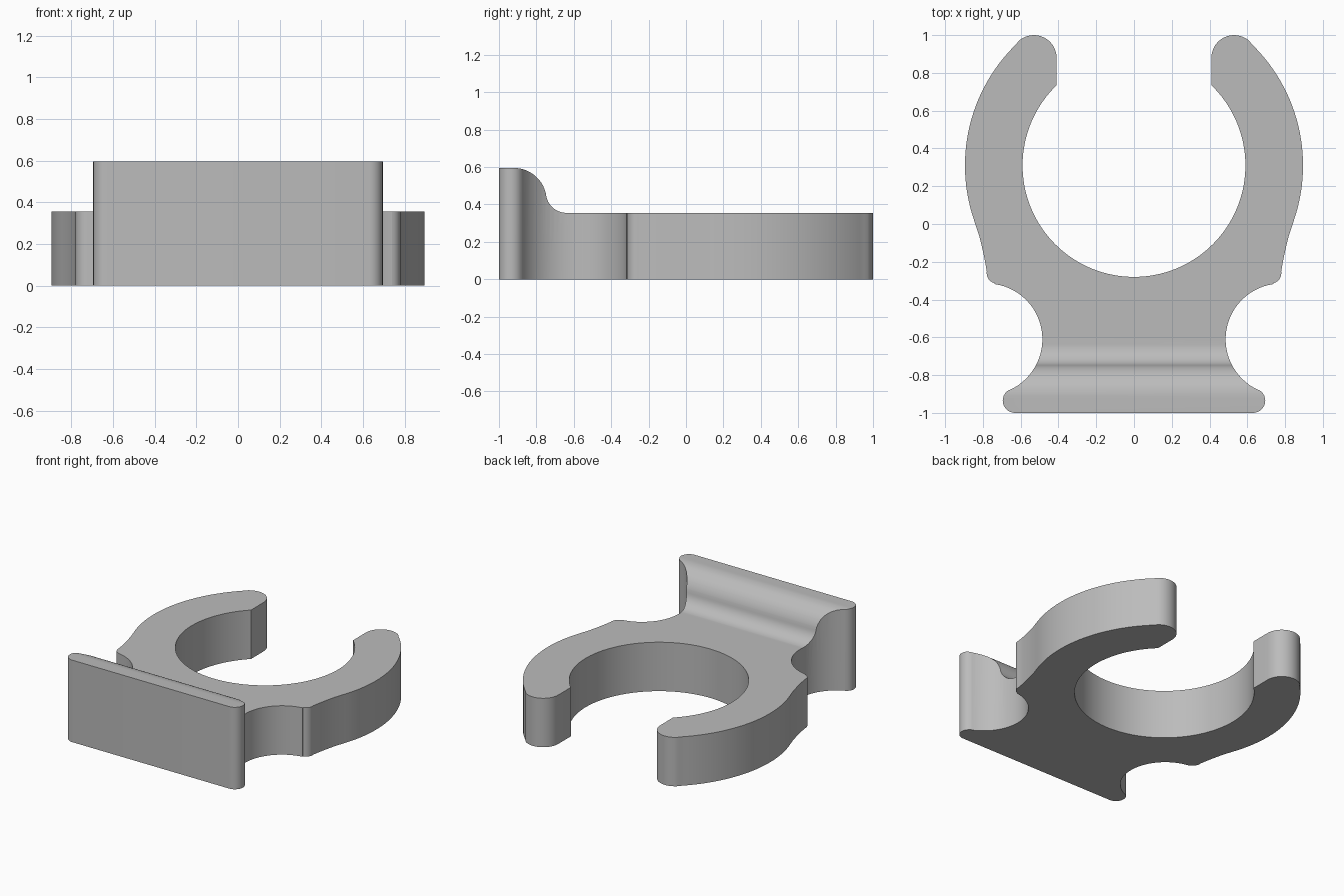
import bpy, bmesh
from math import sin, cos, radians
from mathutils import Vector

if "Cube" in bpy.data.objects:
    bpy.data.objects.remove(bpy.data.objects["Cube"])

grey = bpy.data.materials.new("plain grey")
grey.use_nodes = True
colour = (0.5, 0.5, 0.5, 1)
grey.diffuse_color = colour
grey.node_tree.nodes["Principled BSDF"].inputs["Base Color"].default_value = colour


def arc(cx, cy, r, start, end, steps):
    angles = [radians(start + (end - start) * i / steps) for i in range(steps + 1)]
    return [(cx + r * cos(a), cy + r * sin(a)) for a in angles]


def prism(name, points, offset):
    """Extrude a closed outline of 3D points along an offset."""
    bm = bmesh.new()
    face = bm.faces.new([bm.verts.new(p) for p in points])
    out = bmesh.ops.extrude_face_region(bm, geom=[face])["geom"]
    moved = [v for v in out if isinstance(v, bmesh.types.BMVert)]
    bmesh.ops.translate(bm, verts=moved, vec=Vector(offset))
    bmesh.ops.recalc_face_normals(bm, faces=bm.faces)
    mesh = bpy.data.meshes.new(name)
    bm.to_mesh(mesh)
    bm.free()
    mesh.materials.append(grey)
    obj = bpy.data.objects.new(name, mesh)
    bpy.context.collection.objects.link(obj)
    return obj


# Left half of the plan: foot, waist, shoulder, outer arm, tip, inner ring
half = (arc(0.63, -0.935, 0.065, -90, 62, 12)
        + arc(0.78, -0.61, 0.295, 246, 98, 28)
        + arc(0.725, -0.26, 0.055, -75, 8, 8)
        + [(0.79, -0.19), (0.803, -0.13), (0.82, -0.06)]
        + arc(0, 0.31, 0.895, -19, 46, 28)
        + arc(0.53, 0.88, 0.12, 48, 180, 16)
        + arc(0, 0.31, 0.59, 46, -87, 50))
plan = half + [(0, -0.28)] + [(-x, y) for x, y in reversed(half)]
clip = prism("pipe_clip", [(x, y, 0) for x, y in plan], (0, 0, 0.7))

# Side profile: tall mounting plate that sweeps down to the flat ring
side = ([(-1.1, -0.1), (1.1, -0.1), (1.1, 0.355)]
        + arc(-0.639, 0.465, 0.11, 270, 189, 14)
        + arc(-0.92, 0.42, 0.175, 9, 90, 18)
        + [(-1.1, 0.595)])
cutter = prism("side_profile_cutter", [(-1.2, y, z) for y, z in side], (2.4, 0, 0))
cutter.hide_render = True

# The base of the clip must stay on the ground, so keep only the overlap
mod = clip.modifiers.new("side shape", "BOOLEAN")
mod.operation = "INTERSECT"
mod.solver = "EXACT"
mod.object = cutter
bpy.ops.object.select_all(action="DESELECT")
clip.select_set(True)
bpy.context.view_layer.objects.active = clip
bpy.ops.object.modifier_apply(modifier=mod.name)
bpy.data.objects.remove(cutter)
bpy.ops.object.shade_smooth_by_angle(angle=radians(30))
